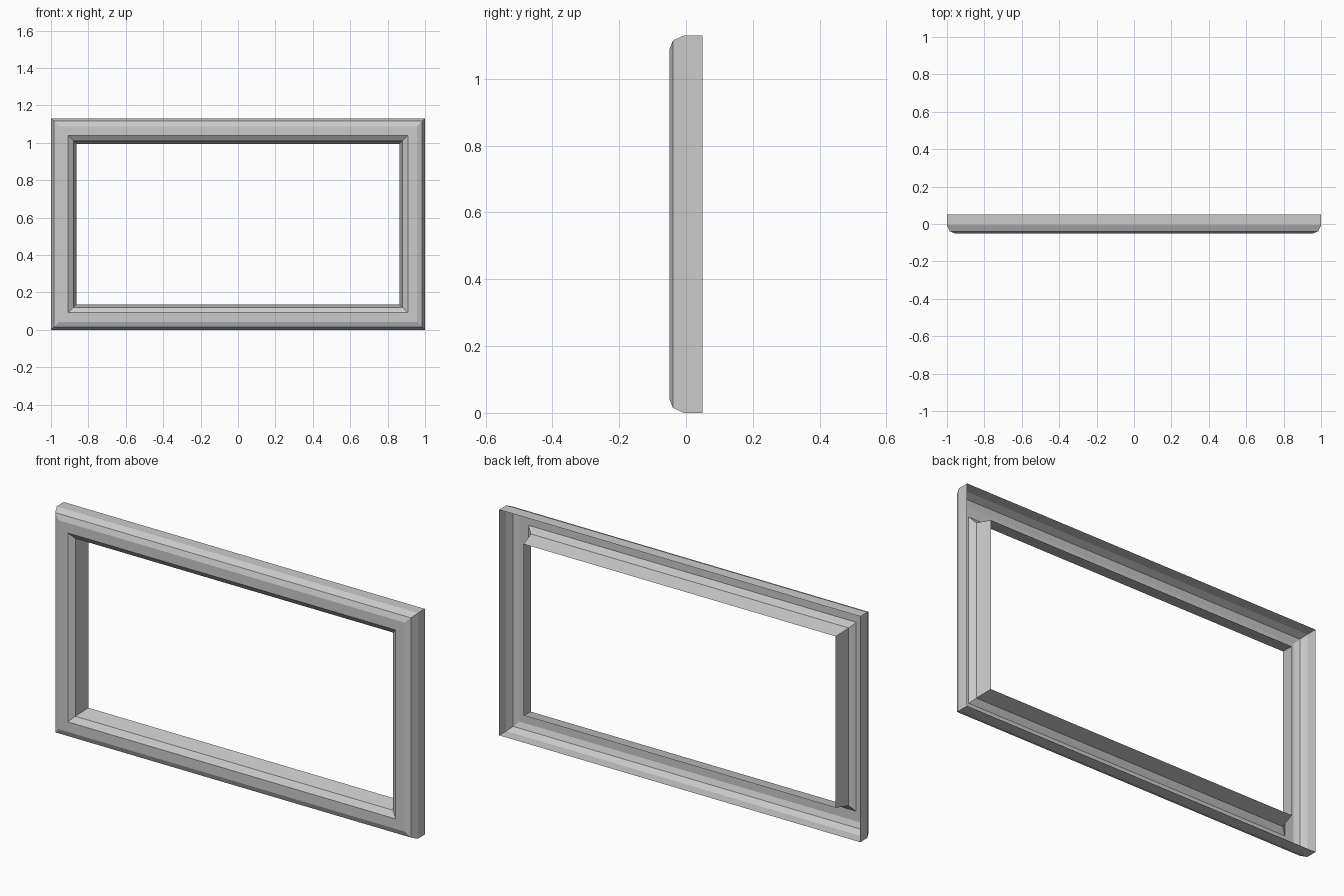
import bpy
import bmesh

cube = bpy.data.objects.get("Cube")
if cube:
    bpy.data.objects.remove(cube, do_unlink=True)

WIDTH, HEIGHT = 2.0, 1.13

# Moulding section as (inset from the outer edge, depth); open at the back
SECTION = [(0, 0.05), (0, -0.006), (0.015, -0.039), (0.042, -0.05),
           (0.092, -0.05), (0.12, -0.03), (0.136, 0.05)]


def flat_material(name, colour):
    mat = bpy.data.materials.new(name)
    mat.use_nodes = True
    mat.diffuse_color = colour
    mat.node_tree.nodes["Principled BSDF"].inputs["Base Color"].default_value = colour
    return mat


def ring(bm, inset, y):
    """One mitred rectangle of the moulding."""
    x, low, high = WIDTH / 2 - inset, inset, HEIGHT - inset
    corners = [(-x, low), (x, low), (x, high), (-x, high)]
    return [bm.verts.new((cx, y, cz)) for cx, cz in corners]


# Sweep the section round the four rails
bm = bmesh.new()
rings = [ring(bm, inset, y) for inset, y in SECTION]
for outer, inner in zip(rings, rings[1:]):
    for i in range(4):
        j = (i + 1) % 4
        bm.faces.new((outer[i], outer[j], inner[j], inner[i]))

mesh = bpy.data.meshes.new("frame_moulding")
bm.to_mesh(mesh)
bm.free()
mesh.materials.append(flat_material("light grey", (0.6, 0.6, 0.6, 1)))
frame = bpy.data.objects.new("frame_moulding", mesh)
bpy.context.collection.objects.link(frame)
